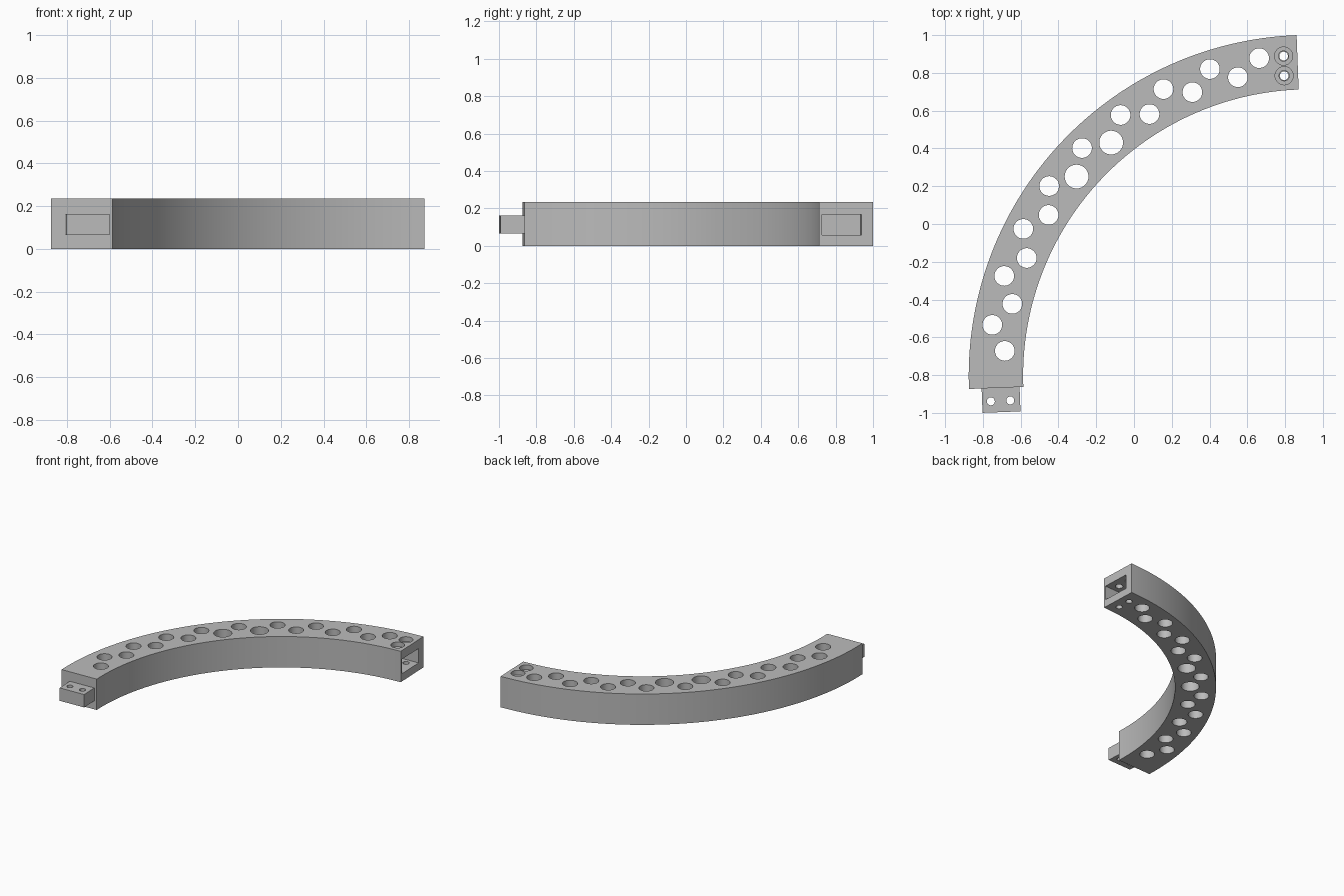
import bpy, bmesh, math
from mathutils import Vector

if "Cube" in bpy.data.objects:
    bpy.data.objects.remove(bpy.data.objects["Cube"])

CX, CY = 0.930, -0.804            # centre of the arc
R_OUT, R_IN, H = 1.805, 1.517, 0.235
A0, A1 = math.radians(92.2), math.radians(182.2)

grey = bpy.data.materials.new("grey")
grey.diffuse_color = (0.5, 0.5, 0.5, 1)
grey.use_nodes = True
grey.node_tree.nodes["Principled BSDF"].inputs["Base Color"].default_value = grey.diffuse_color


def make_object(name, bm):
    bmesh.ops.recalc_face_normals(bm, faces=bm.faces)
    me = bpy.data.meshes.new(name)
    bm.to_mesh(me)
    bm.free()
    me.materials.append(grey)
    ob = bpy.data.objects.new(name, me)
    bpy.context.collection.objects.link(ob)
    return ob


def extrude_outline(bm, points, z0, z1):
    """Upright prism over a closed outline."""
    low = [bm.verts.new((x, y, z0)) for x, y in points]
    top = [bm.verts.new((x, y, z1)) for x, y in points]
    bm.faces.new(low[::-1])
    bm.faces.new(top)
    n = len(points)
    for i in range(n):
        j = (i + 1) % n
        bm.faces.new((low[i], low[j], top[j], top[i]))


def circle(x, y, r, n=48):
    return [(x + r * math.cos(2 * math.pi * i / n),
             y + r * math.sin(2 * math.pi * i / n)) for i in range(n)]


def arc(r, n=96):
    angles = [A0 + (A1 - A0) * i / n for i in range(n + 1)]
    return [(CX + r * math.cos(a), CY + r * math.sin(a)) for a in angles]


def end_box(angle, r0, r1, t0, t1):
    """Rectangle aligned with an end face: r is radial, t is tangential."""
    c, s = math.cos(angle), math.sin(angle)
    return [(CX + r * c - t * s, CY + r * s + t * c)
            for r, t in ((r0, t0), (r1, t0), (r1, t1), (r0, t1))]


def prisms(name, outlines, z0, z1):
    bm = bmesh.new()
    for pts in outlines:
        extrude_outline(bm, pts, z0, z1)
    return make_object(name, bm)


def cut(ob, cutters):
    """Subtract the cutters, bake the result and delete them."""
    for c in cutters:
        c.hide_render = True
        m = ob.modifiers.new("cut", 'BOOLEAN')
        m.operation = 'DIFFERENCE'
        m.solver = 'EXACT'
        m.object = c
    bpy.context.view_layer.update()
    dg = bpy.context.evaluated_depsgraph_get()
    me = bpy.data.meshes.new_from_object(ob.evaluated_get(dg))
    ob.modifiers.clear()
    ob.data = me
    for c in cutters:
        bpy.data.objects.remove(c)


def smooth(ob):
    bpy.ops.object.select_all(action='DESELECT')
    ob.select_set(True)
    bpy.context.view_layer.objects.active = ob
    bpy.ops.object.shade_smooth_by_angle(angle=math.radians(30))


# Curved body
body = prisms("curved_body", [arc(R_OUT) + arc(R_IN)[::-1]], 0, H)

# Staggered through holes, with two larger ones near the middle
SMALL = [(.663, .878), (.402, .820), (.550, .777), (.309, .698), (.156, .714),
         (.082, .582), (-.071, .577), (-.275, .402), (-.449, .201),
         (-.452, .048), (-.586, -.026), (-.568, -.180), (-.687, -.275),
         (-.644, -.423), (-.750, -.534), (-.684, -.672)]
LARGE = [(-.121, .431), (-.304, .251)]
holes = ([circle(x, y, .052) for x, y in SMALL] +
         [circle(x, y, .063) for x, y in LARGE])
hole_cutter = prisms("hole_cutter", holes, -.1, H + .1)

# Socket in one end, with two counterbored bolt holes
BOLTS = [(.792, .889), (.795, .785)]
socket_cutter = prisms("socket_cutter",
                       [end_box(A0, 1.531, 1.744, -.1, .14)], .058, .168)
bore_cutter = prisms("bore_cutter",
                     [circle(x, y, .048) for x, y in BOLTS], H - .035, H + .1)
upper_cutter = prisms("upper_bolt_cutter",
                      [circle(x, y, .027) for x, y in BOLTS], .11, H + .05)
lower_cutter = prisms("lower_bolt_cutter",
                      [circle(x, y, .023) for x, y in BOLTS], -.1, .12)
cut(body, [hole_cutter, socket_cutter, bore_cutter, upper_cutter, lower_cutter])
smooth(body)

# Tongue on the other end, with two bolt holes
tongue = prisms("tongue", [end_box(A1, 1.537, 1.738, -.005, .129)], .065, .163)
tongue_cutter = prisms("tongue_hole_cutter",
                       [circle(-.758, -.939, .021), circle(-.655, -.934, .021)],
                       -.1, .3)
cut(tongue, [tongue_cutter])
smooth(tongue)
